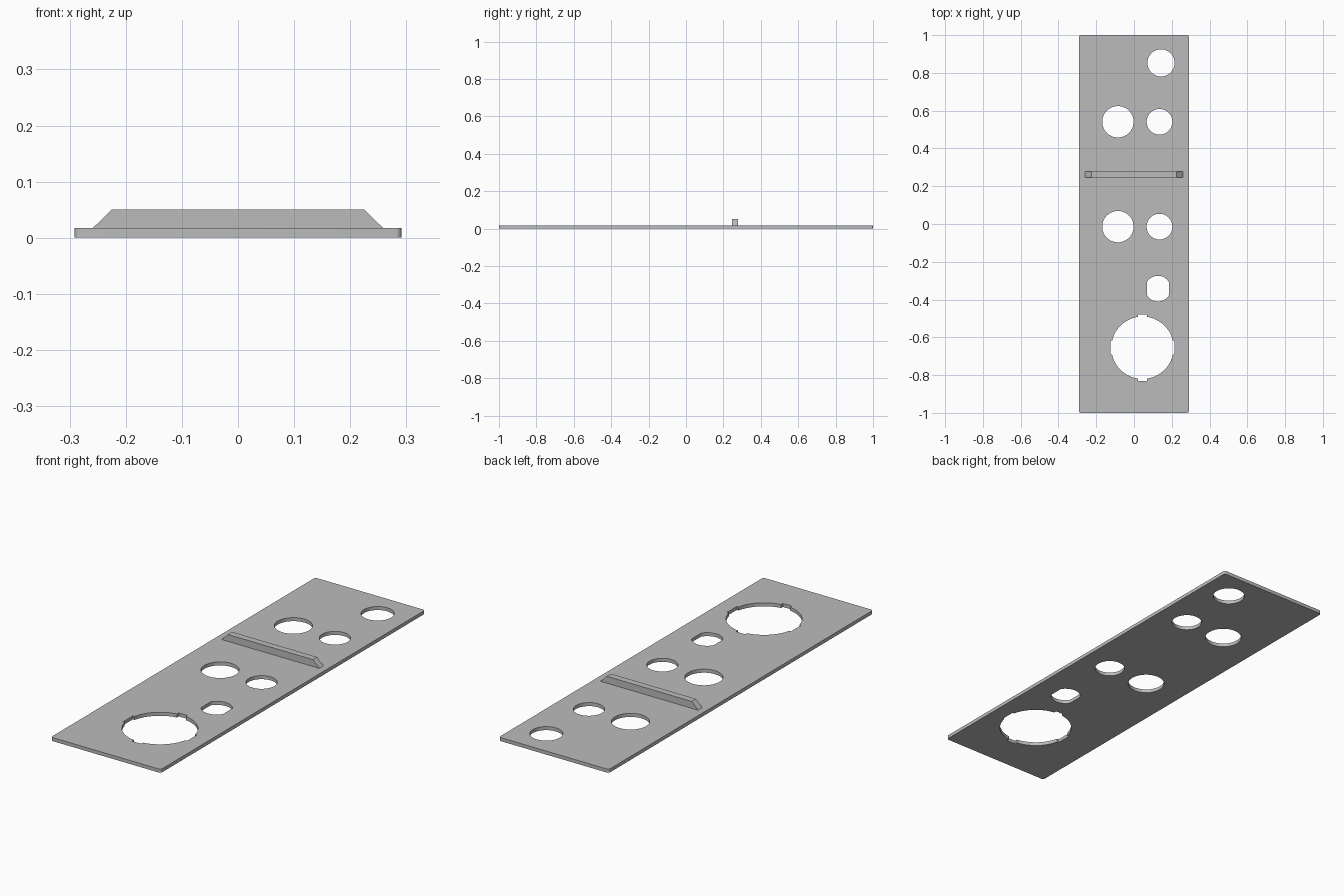
import bpy, bmesh
from math import sin, cos, asin, pi, radians

cube = bpy.data.objects.get("Cube")
if cube:
    bpy.data.objects.remove(cube, do_unlink=True)

HALF_X, HALF_Y, THICK = 0.291, 1.0, 0.017

grey = bpy.data.materials.new("plain grey")
grey.use_nodes = True
colour = (0.5, 0.5, 0.5, 1)
grey.diffuse_color = colour
grey.node_tree.nodes["Principled BSDF"].inputs["Base Color"].default_value = colour


def arc(cx, cy, r, a0, a1, n):
    return [(cx + r * cos(a0 + (a1 - a0) * i / n),
             cy + r * sin(a0 + (a1 - a0) * i / n)) for i in range(n + 1)]


def circle(cx, cy, r, n=64):
    return arc(cx, cy, r, 0, 2 * pi, n)[:-1]


def rounded_rectangle(hx, hy, r):
    pts = []
    for k, (sx, sy) in enumerate([(1, 1), (-1, 1), (-1, -1), (1, -1)]):
        pts += arc(sx * (hx - r), sy * (hy - r), r, k * pi / 2, (k + 1) * pi / 2, 6)
    return pts


def flat_sided_circle(cx, cy, r, half_width):
    return [(min(max(x, cx - half_width), cx + half_width), y)
            for x, y in circle(cx, cy, r)]


def notched_circle(cx, cy, r, notches):
    """Circle with a notch (half width, reach) on each axis."""
    pts = []
    for k in range(4):
        w, reach = notches[k % 2]
        next_w = notches[(k + 1) % 2][0]
        a = k * pi / 2
        pts += [(cx + reach * cos(a) - s * sin(a), cy + reach * sin(a) + s * cos(a))
                for s in (-w, w)]
        pts += arc(cx, cy, r, a + asin(w / r), a + pi / 2 - asin(next_w / r), 20)
    return pts


# Panel outline followed by its openings
outlines = [rounded_rectangle(HALF_X, HALF_Y, 0.01),
            circle(0.143, 0.853, 0.072)]
for y in (0.541, -0.014):
    outlines += [circle(-0.085, y, 0.083), circle(0.135, y, 0.068)]
outlines += [flat_sided_circle(0.127, -0.342, 0.068, 0.058),
             notched_circle(0.045, -0.655, 0.165, [(0.037, 0.17), (0.024, 0.177)])]

# Flat panel with holes
curve = bpy.data.curves.new("panel", "CURVE")
curve.dimensions, curve.fill_mode, curve.extrude = "2D", "BOTH", THICK / 2
for pts in outlines:
    spline = curve.splines.new("POLY")
    spline.points.add(len(pts) - 1)
    for p, (x, y) in zip(spline.points, pts):
        p.co = (x, y, 0, 1)
    spline.use_cyclic_u = True
panel = bpy.data.objects.new("panel", curve)
bpy.context.collection.objects.link(panel)
panel.location.z = THICK / 2
bpy.ops.object.select_all(action="DESELECT")
panel.select_set(True)
bpy.context.view_layer.objects.active = panel
bpy.ops.object.convert(target="MESH")
panel = bpy.context.object
bm = bmesh.new()
bm.from_mesh(panel.data)
bmesh.ops.remove_doubles(bm, verts=bm.verts, dist=1e-5)
bmesh.ops.recalc_face_normals(bm, faces=bm.faces)
bm.to_mesh(panel.data)
bm.free()
panel.data.materials.clear()
panel.data.materials.append(grey)
bpy.ops.object.shade_smooth_by_angle(angle=radians(30))

# Raised rib with sloping ends
bm = bmesh.new()
profile = [(-0.259, THICK), (0.259, THICK), (0.225, 0.05), (-0.225, 0.05)]
face = bm.faces.new([bm.verts.new((x, 0.246, z)) for x, z in profile])
ext = bmesh.ops.extrude_face_region(bm, geom=[face])
bmesh.ops.translate(bm, vec=(0, 0.032, 0),
                    verts=[g for g in ext["geom"] if isinstance(g, bmesh.types.BMVert)])
bmesh.ops.recalc_face_normals(bm, faces=bm.faces)
mesh = bpy.data.meshes.new("rib")
bm.to_mesh(mesh)
bm.free()
mesh.materials.append(grey)
bpy.context.collection.objects.link(bpy.data.objects.new("rib", mesh))
